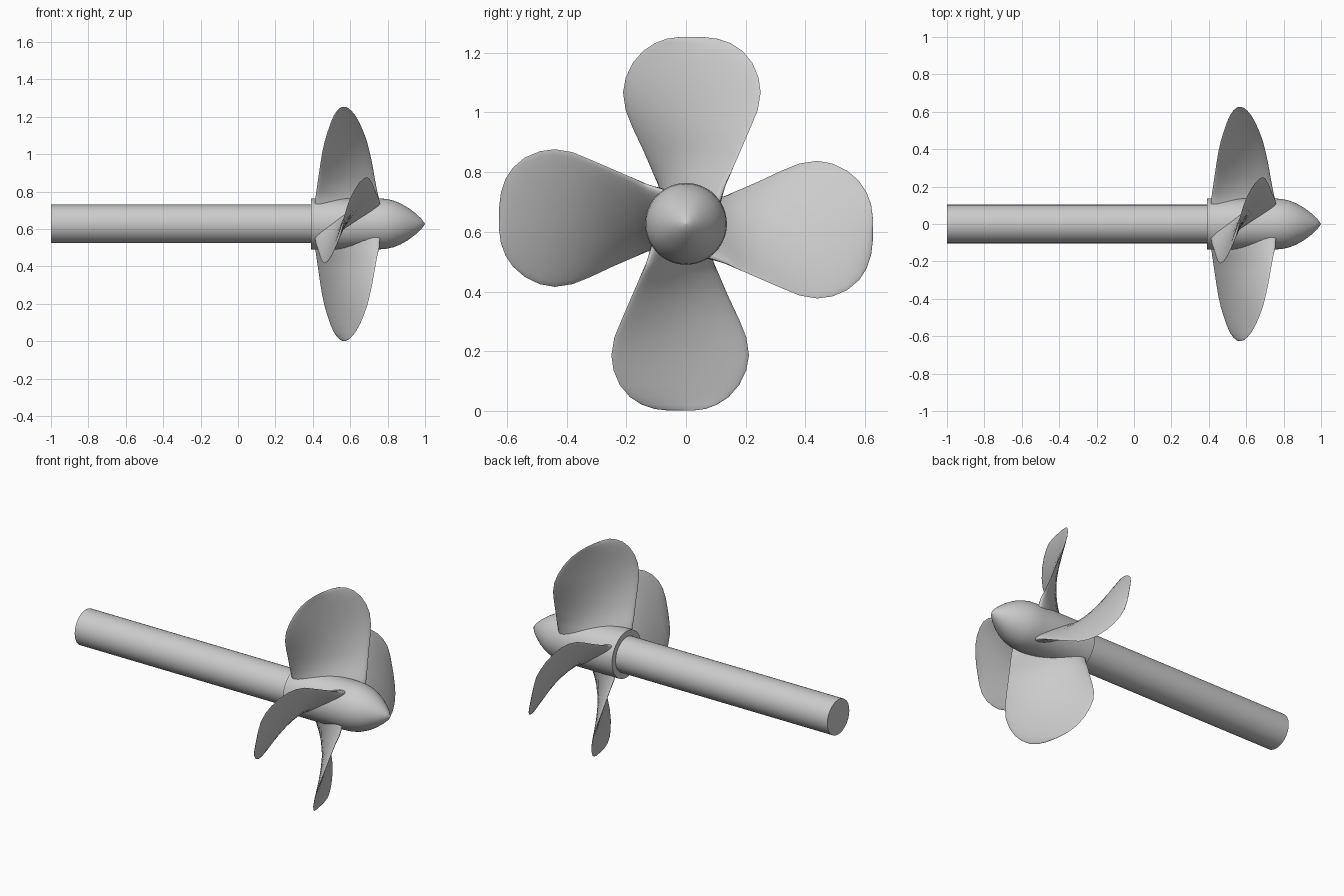
import bpy, bmesh, math
from mathutils import Matrix, Vector

AXIS_Z = 0.627
SIDES = 64

cube = bpy.data.objects.get("Cube")
if cube:
    bpy.data.objects.remove(cube, do_unlink=True)

metal = bpy.data.materials.new("grey metal")
metal.use_nodes = True
metal.diffuse_color = (0.6, 0.6, 0.6, 1)
metal.node_tree.nodes["Principled BSDF"].inputs["Base Color"].default_value = metal.diffuse_color


def finish(bm, name, angle=40):
    """Turn a bmesh into a smooth-shaded object lying on the shaft axis."""
    bmesh.ops.recalc_face_normals(bm, faces=bm.faces)
    mesh = bpy.data.meshes.new(name)
    bm.to_mesh(mesh)
    bm.free()
    mesh.materials.append(metal)
    obj = bpy.data.objects.new(name, mesh)
    obj.location.z = AXIS_Z
    bpy.context.collection.objects.link(obj)
    bpy.ops.object.select_all(action="DESELECT")
    obj.select_set(True)
    bpy.context.view_layer.objects.active = obj
    bpy.ops.object.shade_smooth_by_angle(angle=math.radians(angle))
    return obj


def loft(bm, rings):
    """Skin closed rings of points and cap both ends."""
    loops = [[bm.verts.new(p) for p in ring] for ring in rings]
    for a, b in zip(loops, loops[1:]):
        for i in range(len(a)):
            j = (i + 1) % len(a)
            bm.faces.new((a[i], a[j], b[j], b[i]))
    bm.faces.new(loops[0])
    bm.faces.new(loops[-1])


def turned(name, profile):
    """Lathe (x, radius) pairs around the shaft axis."""
    bm = bmesh.new()
    angles = [math.tau * i / SIDES for i in range(SIDES)]
    loft(bm, [[(x, r * math.cos(a), r * math.sin(a)) for a in angles] for x, r in profile])
    bmesh.ops.remove_doubles(bm, verts=bm.verts, dist=0.00001)
    return finish(bm, name)


# Shaft and hub with pointed nose
turned("shaft", [(-1, 0.103), (0.45, 0.103)])
nose = [(0.79, 0.134), (0.83, 0.125), (0.87, 0.109), (0.91, 0.086),
        (0.95, 0.056), (0.98, 0.028), (1, 0.0005)]
turned("hub", [(0.39, 0.137), (0.74, 0.137)] + nose)

# Blade sections: radius, trailing side, leading side, trailing x, leading x, half thickness
SECTIONS = [
    (0.06, -0.07, 0.105, 0.41, 0.76, 0.045),
    (0.13, -0.09, 0.13, 0.413, 0.755, 0.032),
    (0.17, -0.11, 0.15, 0.418, 0.745, 0.02),
    (0.25, -0.145, 0.185, 0.43, 0.73, 0.015),
    (0.32, -0.178, 0.215, 0.44, 0.718, 0.013),
    (0.38, -0.202, 0.24, 0.45, 0.705, 0.012),
    (0.44, -0.211, 0.25, 0.463, 0.69, 0.011),
    (0.49, -0.202, 0.243, 0.478, 0.672, 0.01),
    (0.54, -0.178, 0.222, 0.495, 0.65, 0.009),
    (0.58, -0.143, 0.188, 0.513, 0.627, 0.008),
    (0.605, -0.105, 0.15, 0.53, 0.606, 0.006),
    (0.62, -0.065, 0.105, 0.546, 0.588, 0.004),
    (0.626, -0.02, 0.055, 0.558, 0.574, 0.001),
]


def section_ring(r, t0, t1, x0, x1, half, steps=32):
    """Thin lens section lying across the twisted chord."""
    mid = Vector(((x0 + x1) / 2, (t0 + t1) / 2, r))
    chord = Vector(((x1 - x0) / 2, (t1 - t0) / 2, 0))
    normal = Vector((-chord.y, chord.x, 0)).normalized() * half
    angles = [math.tau * i / steps for i in range(steps)]
    return [mid + chord * math.cos(a) + normal * math.sin(a) for a in angles]


# Four identical blades around the hub
for n, side in enumerate(("top", "front", "bottom", "back")):
    bm = bmesh.new()
    loft(bm, [section_ring(*s) for s in SECTIONS])
    bmesh.ops.transform(bm, matrix=Matrix.Rotation(n * math.pi / 2, 4, "X"), verts=bm.verts)
    finish(bm, side + "_blade", 60)
